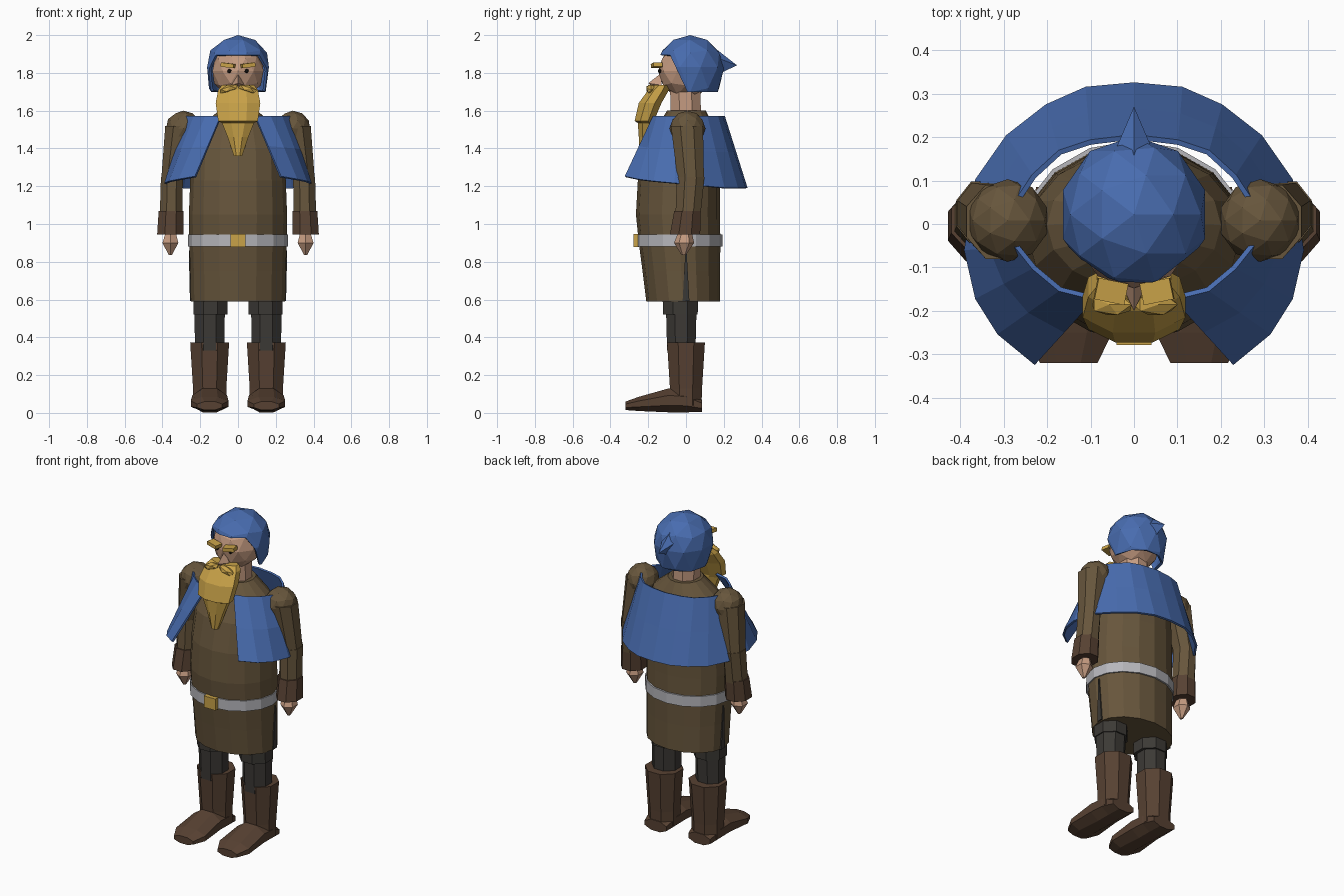
import bpy, bmesh, math
from mathutils import Vector

if "Cube" in bpy.data.objects:
    bpy.data.objects.remove(bpy.data.objects["Cube"])


def material(name, rgb):
    m = bpy.data.materials.new(name)
    m.diffuse_color = (*rgb, 1)
    m.use_nodes = True
    m.node_tree.nodes["Principled BSDF"].inputs["Base Color"].default_value = m.diffuse_color
    return m


BROWN = material("tunic brown", (.135, .092, .045))
BLUE = material("cloth blue", (.065, .15, .43))
GOLD = material("gold", (.58, .36, .065))
SKIN = material("skin", (.56, .33, .22))
LEATHER = material("dark leather", (.095, .053, .032))
CHARCOAL = material("charcoal", (.045, .041, .036))
GREY = material("belt grey", (.47, .47, .5))
DARK = material("eye dark", (.01, .009, .008))


def finish(name, bm, mat):
    bmesh.ops.recalc_face_normals(bm, faces=bm.faces)
    me = bpy.data.meshes.new(name)
    bm.to_mesh(me)
    bm.free()
    me.materials.append(mat)
    ob = bpy.data.objects.new(name, me)
    bpy.context.collection.objects.link(ob)
    return ob


def loft(name, rings, sides, mat, along="z", phase=0.5, caps=True):
    """Rings are (position along axis, centre a, centre b, radius a, radius b)."""
    bm = bmesh.new()
    grow = 1 / math.cos(math.pi / sides) if phase else 1
    loops = []
    for p, a, b, ra, rb in rings:
        loop = []
        for i in range(sides):
            t = 2 * math.pi * (i + phase) / sides
            u, v = a + ra * grow * math.cos(t), b + rb * grow * math.sin(t)
            loop.append(bm.verts.new((u, v, p) if along == "z" else (u, p, v)))
        loops.append(loop)
    for lo, hi in zip(loops, loops[1:]):
        for i in range(sides):
            j = (i + 1) % sides
            bm.faces.new((lo[i], lo[j], hi[j], hi[i]))
    if caps:
        bm.faces.new(loops[0])
        bm.faces.new(loops[-1])
    return finish(name, bm, mat)


def ball(name, centre, radii, mat, detail=2):
    bm = bmesh.new()
    bmesh.ops.create_icosphere(bm, subdivisions=detail, radius=1)
    for v in bm.verts:
        v.co = Vector(centre) + Vector(v.co[k] * radii[k] for k in range(3))
    return finish(name, bm, mat)


def box(name, lo, hi, mat):
    bm = bmesh.new()
    bmesh.ops.create_cube(bm, size=1)
    for v in bm.verts:
        v.co = [lo[k] + (v.co[k] + .5) * (hi[k] - lo[k]) for k in range(3)]
    return finish(name, bm, mat)


def front_back(z, rx, front, back):
    """Ring centred on x = 0 given by its front and back limits."""
    return (z, 0, (front + back) / 2, rx, (back - front) / 2)


# Tunic, belt and buckle
loft("tunic", [front_back(*r) for r in (
    (.59, .25, -.21, .18), (.75, .253, -.23, .18), (.9, .258, -.25, .182),
    (1.05, .26, -.265, .18), (1.23, .253, -.255, .18), (1.4, .245, -.215, .17),
    (1.52, .2, -.15, .145), (1.6, .1, -.1, .105))], 16, BROWN, phase=0)
loft("belt", [front_back(z, .265, -.262, .192) for z in (.88, .945)], 16, GREY, phase=0)
box("buckle", (-.04, -.278, .877), (.04, -.25, .948), GOLD)

# Cape: half outline from back centre to the front opening, mirrored
top = [(0, .2), (.1, .188), (.17, .165), (.23, .11), (.27, .05), (.27, -.05),
       (.23, -.1), (.17, -.15), (.09, -.17)]
hem = [(0, .32), (.11, .31), (.2, .27), (.29, .2), (.36, .1), (.385, -.06),
       (.36, -.17), (.31, -.25), (.225, -.32)]
hem_z = [1.19, 1.19, 1.19, 1.19, 1.2, 1.215, 1.225, 1.235, 1.25]
bm = bmesh.new()
columns = []
for side, indices in ((-1, range(8, 0, -1)), (1, range(9))):
    for i in indices:
        a = Vector((side * top[i][0], top[i][1], 1.57))
        b = Vector((side * hem[i][0], hem[i][1], hem_z[i]))
        columns.append([bm.verts.new(a.lerp(b, f)) for f in (0, .5, 1)])
for c, d in zip(columns, columns[1:]):
    for k in range(2):
        bm.faces.new((c[k], d[k], d[k + 1], c[k + 1]))
cape = finish("cape", bm, BLUE)
mod = cape.modifiers.new("thickness", "SOLIDIFY")
mod.thickness = .012
mod.offset = 0

# Neck and head
loft("neck", [(1.56, 0, 0, .075, .08), (1.74, 0, -.005, .075, .08)], 8, SKIN)
ball("head", (0, 0, 1.81), (.142, .148, .145), SKIN)
bm = bmesh.new()
vs = [bm.verts.new(p) for p in ((0, -.13, 1.8), (-.033, -.13, 1.735), (.033, -.13, 1.735),
                                (0, -.2, 1.745), (0, -.15, 1.71))]
for f in ((0, 1, 3), (0, 3, 2), (1, 4, 3), (2, 3, 4), (0, 2, 4, 1)):
    bm.faces.new([vs[i] for i in f])
finish("nose", bm, SKIN)

# Hood: ball with a longer lower half, cut open at the face
bm = bmesh.new()
bmesh.ops.create_icosphere(bm, subdivisions=2, radius=1)
for v in bm.verts:
    x, y, z = v.co
    v.co = (x * .172, .022 + y * .18, 1.83 + z * (.17 if z > 0 else .25))
rim_z, rim_point = 1.895, Vector((0, -.085, 1.895))
rim_normal = Vector((0, -.19, -.09)).normalized()
for point, normal, clear in (((0, 0, 1.7), (0, 0, -1), True),
                             ((0, 0, rim_z), (0, 0, 1), False),
                             (rim_point, rim_normal, False)):
    bmesh.ops.bisect_plane(bm, geom=bm.verts[:] + bm.edges[:] + bm.faces[:],
                           plane_co=point, plane_no=normal, clear_outer=clear)
face_gap = [f for f in bm.faces if f.calc_center_median().z < rim_z
            and (f.calc_center_median() - rim_point).dot(rim_normal) > 0]
bmesh.ops.delete(bm, geom=face_gap, context="FACES")
hood = finish("hood", bm, BLUE)
mod = hood.modifiers.new("thickness", "SOLIDIFY")
mod.thickness = .014
mod.offset = -1

# Pointed tip at the back of the hood
bm = bmesh.new()
tip = bm.verts.new((0, .27, 1.84))
base = [bm.verts.new(p) for p in ((0, .11, 1.965), (.045, .165, 1.88),
                                  (0, .185, 1.8), (-.045, .165, 1.88))]
for i in range(4):
    bm.faces.new((tip, base[i], base[(i + 1) % 4]))
bm.faces.new(base)
finish("hood_tip", bm, BLUE)

# Beard
loft("beard", [front_back(*r) for r in (
    (1.36, .022, -.245, -.2), (1.46, .055, -.25, -.18), (1.535, .085, -.255, -.17),
    (1.545, .105, -.272, -.17), (1.64, .118, -.25, -.13), (1.71, .105, -.2, -.09),
    (1.735, .085, -.165, -.09))], 8, GOLD)

for s, side in ((1, "left"), (-1, "right")):
    # Moustache, eyebrows and eyes
    m = ball("moustache_" + side, (0, 0, 0), (.056, .028, .022), GOLD, 1)
    m.location, m.rotation_euler = (s * .05, -.185, 1.715), (0, s * .3, 0)
    b = box("eyebrow_" + side, (-.035, -.025, -.011), (.035, .025, .011), GOLD)
    b.location, b.rotation_euler = (s * .053, -.155, 1.84), (0, -s * .12, s * .2)
    ball("eye_" + side, (s * .046, -.139, 1.81), (.013, .01, .012), DARK, 1)

    # Arms
    ball("shoulder_" + side, (s * .29, .008, 1.505), (.095, .095, .095), BROWN)
    loft("upper_arm_" + side, [(1.24, s * .35, .025, .056, .07),
         (1.52, s * .31, .005, .075, .085)], 8, BROWN)
    loft("forearm_" + side, [(1.04, s * .354, .01, .06, .066),
         (1.25, s * .35, .025, .058, .073)], 8, BROWN)
    loft("cuff_" + side, [(.945, s * .358, -.005, .07, .08),
         (1.07, s * .354, .008, .066, .07)], 8, LEATHER)
    loft("hand_" + side, [(.835, s * .358, -.012, .008, .01), (.9, s * .358, -.01, .042, .046),
         (.96, s * .356, -.005, .025, .03)], 6, SKIN)

    # Trousers and the narrow slit in the tunic side
    loft("trouser_" + side, [(.33, s * .15, -.025, .078, .075), (.52, s * .15, -.025, .08, .08),
         (.521, s * .145, -.03, .09, .092), (.7, s * .145, -.03, .09, .095)], 8, CHARCOAL)
    loft("side_slit_" + side, [(.592, s * .2505, .0, .004, .018),
         (.86, s * .2575, .0, .003, .003)], 4, CHARCOAL)

    # Boots
    loft("boot_shaft_" + side, [(.04, s * .15, 0, .088, .082), (.13, s * .15, 0, .088, .085),
         (.372, s * .15, 0, .103, .1)], 8, LEATHER)
    loft("boot_foot_" + side, [(y, s * .15, (lo + hi) / 2, rx, (hi - lo) / 2)
         for y, rx, lo, hi in ((.085, .075, .005, .07), (0, .09, .003, .12),
                               (-.09, .092, .003, .13), (-.25, .1, .01, .085),
                               (-.32, .066, .015, .06))], 8, LEATHER, along="y")
